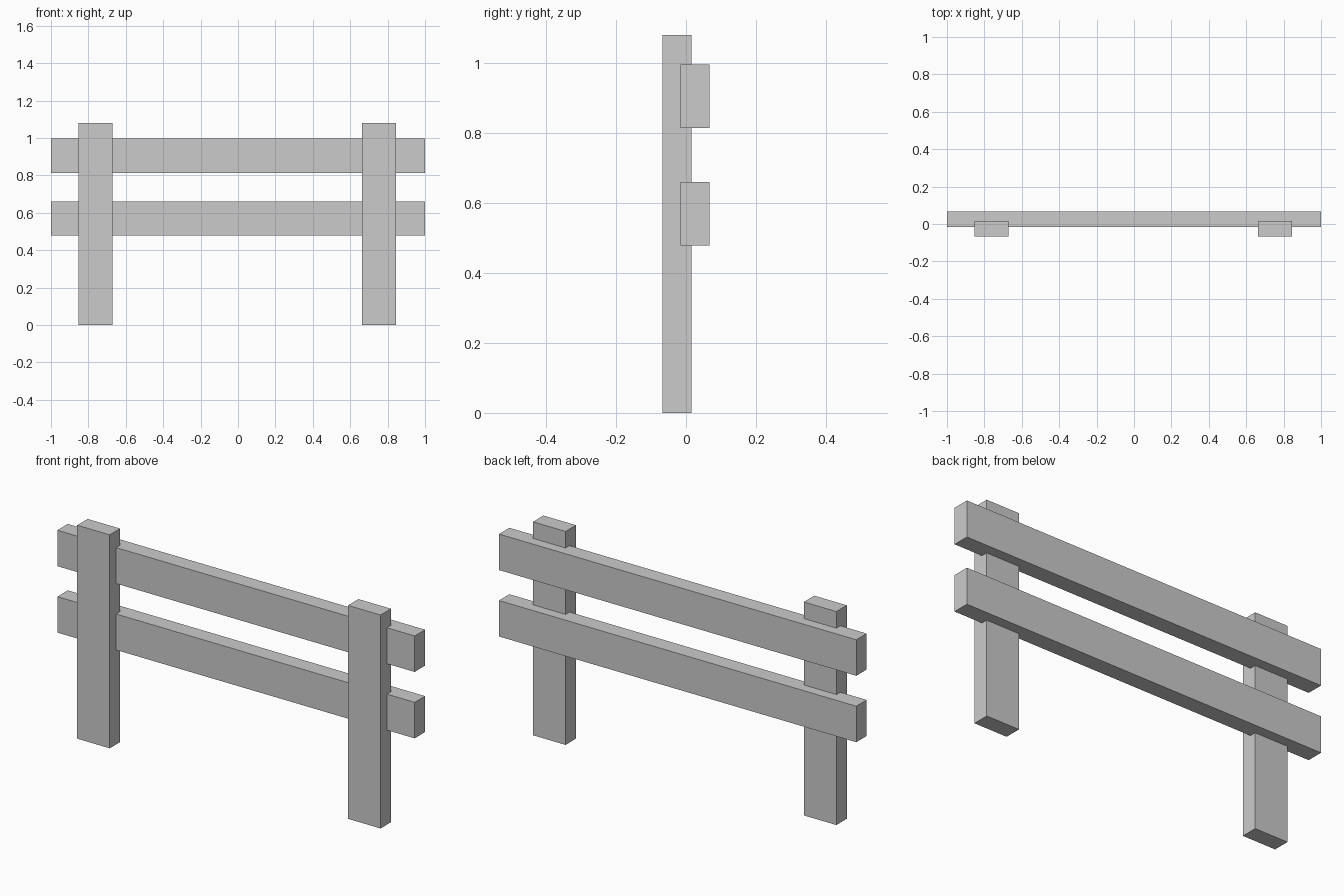
import bpy

if "Cube" in bpy.data.objects:
    bpy.data.objects.remove(bpy.data.objects["Cube"])


def box(name, x, y, z):
    """Add a box spanning the given (min, max) ranges."""
    spans = (x, y, z)
    bpy.ops.mesh.primitive_cube_add(size=1, location=[(a + b) / 2 for a, b in spans])
    obj = bpy.context.object
    obj.name = name
    obj.scale = [b - a for a, b in spans]
    bpy.ops.object.transform_apply(location=False, rotation=False, scale=True)
    return obj


# Upright posts at the front
for name, cx in (("left_post", -0.762), ("right_post", 0.754)):
    box(name, (cx - 0.091, cx + 0.091), (-0.067, 0.016), (0, 1.08))

# Horizontal rails, let slightly into the back of the posts
for name, cz in (("lower_rail", 0.569), ("upper_rail", 0.905)):
    box(name, (-1, 1), (-0.016, 0.067), (cz - 0.091, cz + 0.091))
